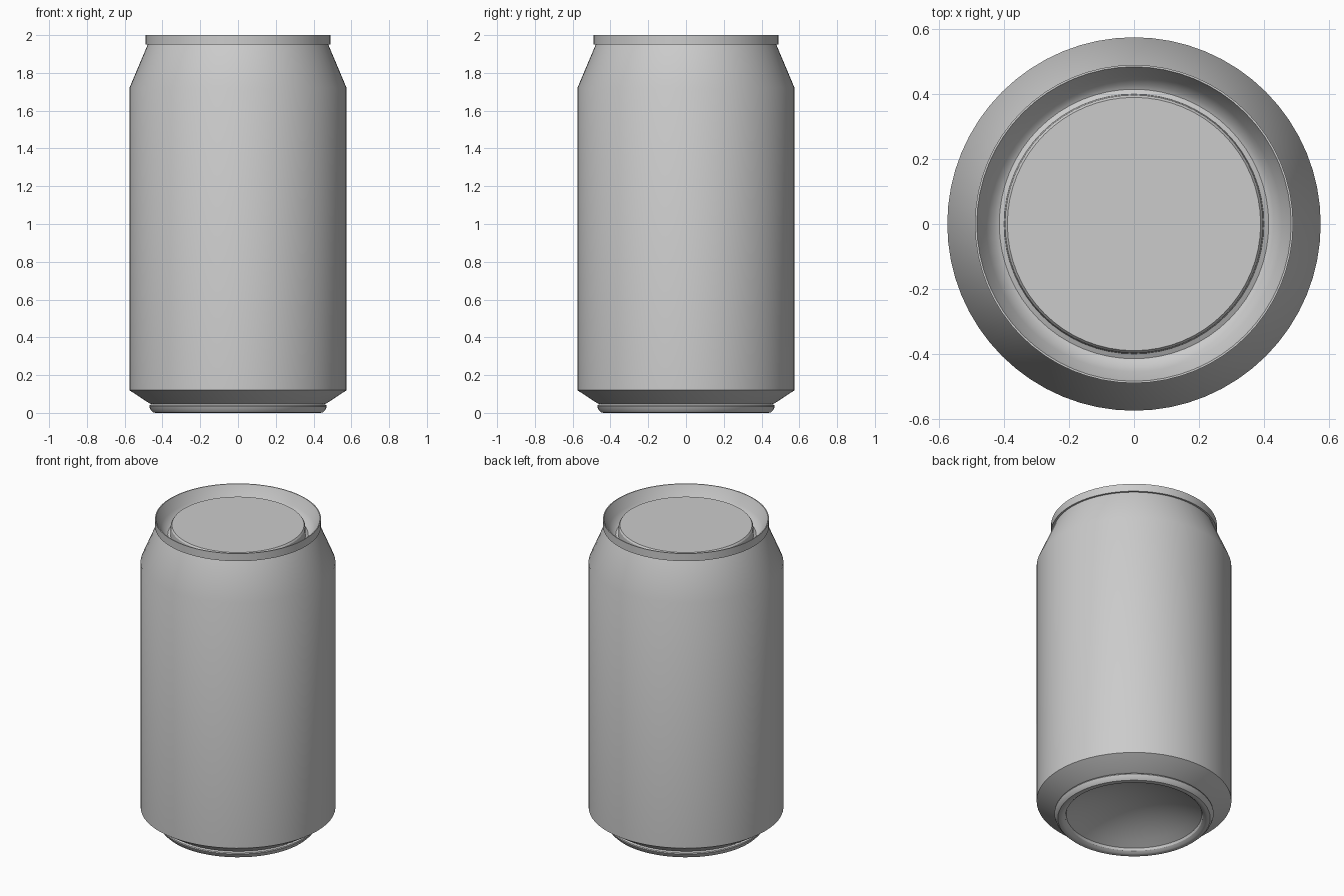
import bpy, bmesh, math

cube = bpy.data.objects.get("Cube")
if cube:
    bpy.data.objects.remove(cube)

SEGMENTS = 64

# Single brushed grey metal
metal = bpy.data.materials.new("grey metal")
metal.use_nodes = True
GREY = (0.6, 0.6, 0.6, 1.0)
metal.diffuse_color = GREY
metal.node_tree.nodes["Principled BSDF"].inputs["Base Color"].default_value = GREY


def lathe(name, profile):
    """Spin an (r, z) profile about the z axis; points with r = 0 close the ends."""
    bm = bmesh.new()
    verts = [bm.verts.new((r, 0, z)) for r, z in profile]
    edges = [bm.edges.new(pair) for pair in zip(verts, verts[1:])]
    bmesh.ops.spin(bm, geom=verts + edges, cent=(0, 0, 0), axis=(0, 0, 1),
                   angle=2 * math.pi, steps=SEGMENTS, use_merge=True)
    bmesh.ops.remove_doubles(bm, verts=bm.verts, dist=1e-5)
    bmesh.ops.recalc_face_normals(bm, faces=bm.faces)
    mesh = bpy.data.meshes.new(name)
    bm.to_mesh(mesh)
    bm.free()
    mesh.materials.append(metal)
    obj = bpy.data.objects.new(name, mesh)
    bpy.context.collection.objects.link(obj)
    bpy.ops.object.select_all(action='DESELECT')
    obj.select_set(True)
    bpy.context.view_layer.objects.active = obj
    bpy.ops.object.shade_smooth_by_angle(angle=math.radians(30))
    return obj


# Concave dome under the can, from the centre out to the foot
DOME_R, DOME_BASE, DOME_RISE = 0.40, 0.03, 0.11
dome = [(DOME_R * i / 8, DOME_BASE + DOME_RISE * (1 - (i / 8) ** 2)) for i in range(9)]

# Rounded foot ring
foot = [(0.405, 0.015), (0.42, 0.003), (0.435, 0.0), (0.45, 0.003),
        (0.462, 0.015), (0.47, 0.033), (0.468, 0.040), (0.458, 0.046)]

# Lower chamfer, straight wall and tapered neck
wall = [(0.468, 0.05), (0.575, 0.12), (0.575, 1.72), (0.478, 1.95)]

# Overhanging rim, sloped inner wall and groove around the raised lid panel
top = [(0.49, 1.95), (0.49, 2.0), (0.484, 2.0), (0.455, 1.935), (0.43, 1.90),
       (0.415, 1.893), (0.40, 1.90), (0.397, 1.95), (0.39, 1.96), (0.0, 1.96)]

lathe("can", dome + foot + wall + top)
